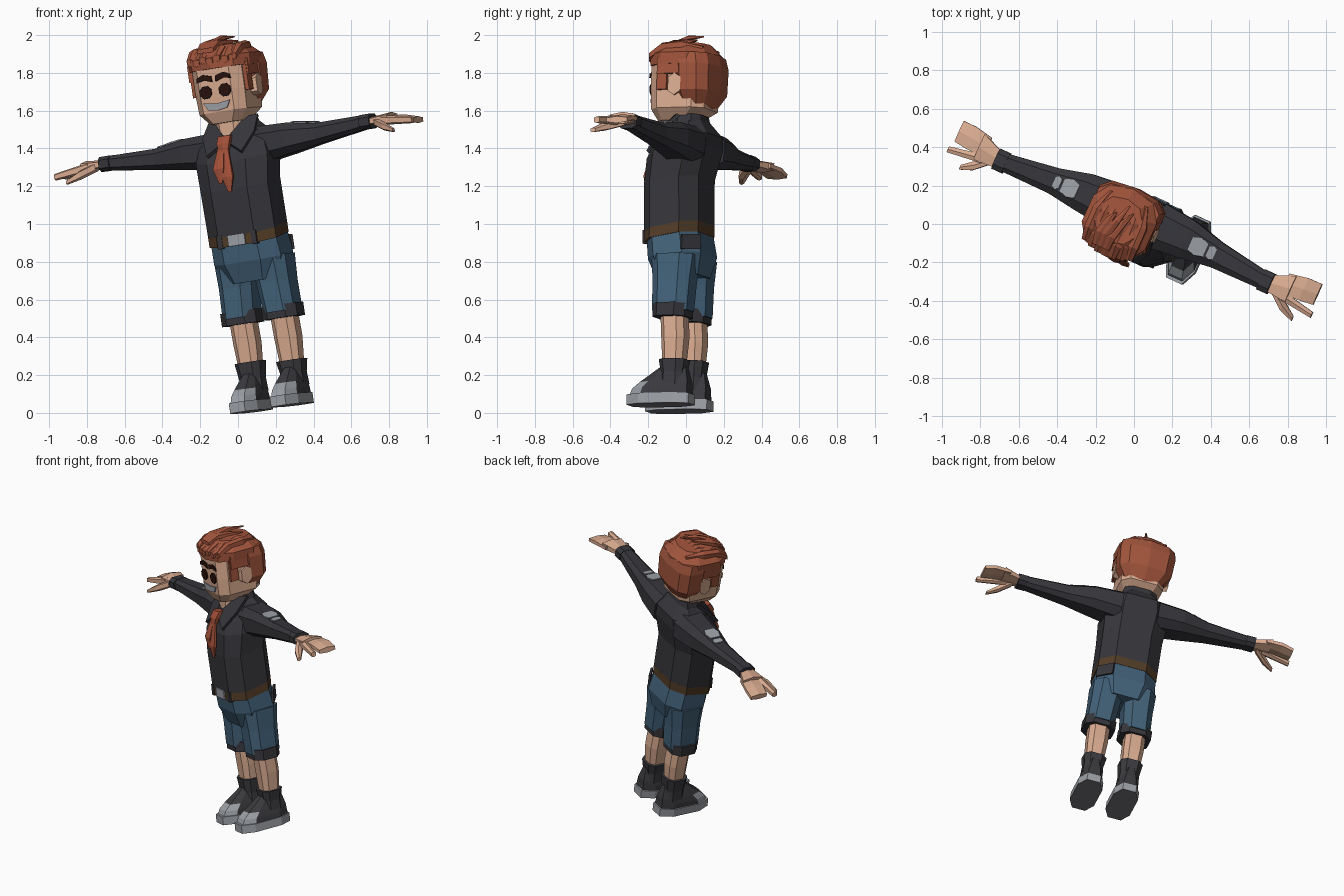
import bpy, bmesh, math
from mathutils import Matrix, Vector

if "Cube" in bpy.data.objects:
    bpy.data.objects.remove(bpy.data.objects["Cube"], do_unlink=True)


def material(name, *rgb):
    result = bpy.data.materials.new(name)
    result.use_nodes = True
    result.diffuse_color = (*rgb, 1)
    shader = result.node_tree.nodes["Principled BSDF"]
    shader.inputs["Base Color"].default_value = result.diffuse_color
    return result


SKIN = material("skin", .7, .41, .28)
HAIR = material("red hair", .36, .09, .045)
SHIRT = material("charcoal cloth", .037, .036, .043)
DENIM = material("blue denim", .055, .12, .19)
LEATHER = material("brown leather", .085, .045, .02)
GREY = material("light grey", .33, .35, .38)
RUBBER = material("sole rubber", .2, .2, .22)
DARK = material("dark brown", .02, .006, .004)
SCARF = material("red scarf", .36, .08, .04)
BOOT = material("boot black", .043, .042, .048)

# The figure stands turned and leaning: its own axes placed in the world
across = Vector((.9, -.41, .145)).normalized()
upward = Vector((-.14, .035, .99))
upward = (upward - across * across.dot(upward)).normalized()
turn = Matrix((across, upward.cross(across), upward)).transposed()
POSE = Matrix.Translation((.21, -.02, .027)) @ turn.to_4x4()


def finish(name, bm, materials, rule=None):
    bmesh.ops.recalc_face_normals(bm, faces=bm.faces)
    bm.normal_update()
    if rule:
        for face in bm.faces:
            face.material_index = rule(face.calc_center_median(), face.normal)
    mesh = bpy.data.meshes.new(name)
    bm.to_mesh(mesh)
    bm.free()
    for entry in materials:
        mesh.materials.append(entry)
    part = bpy.data.objects.new(name, mesh)
    bpy.context.collection.objects.link(part)
    part.matrix_world = POSE
    return part


def loft(name, axis, rings, *materials, flat=1, side=1, sides=8, square=.7, tilt=0, rule=None):
    """Skin rings of (x, y, z, radius) that lie across an axis; tilt raises the back."""
    bm = bmesh.new()
    loops = []
    for x, y, z, radius in rings:
        loop = []
        for step in range(sides):
            angle = math.tau * (step + .5) / sides
            c, s = math.cos(angle), math.sin(angle)
            u = radius * math.copysign(abs(c) ** square, c)
            v = radius * flat * math.copysign(abs(s) ** square, s)
            shift = {"x": (0, u, v), "y": (u, 0, v), "z": (u, v, v * tilt)}[axis]
            point = Vector((x, y, z)) + Vector(shift)
            point.x *= side
            loop.append(bm.verts.new(point))
        loops.append(loop)
    for low, high in zip(loops, loops[1:]):
        for step in range(sides):
            after = (step + 1) % sides
            bm.faces.new((low[step], low[after], high[after], high[step]))
    bm.faces.new(loops[0])
    bm.faces.new(loops[-1])
    return finish(name, bm, materials, rule)


def trunk(name, rows, colour, **options):
    """Upright loft on the middle line from rows of (y, z, radius)."""
    return loft(name, "z", [(0, *row) for row in rows], colour, **options)


def slab(name, axis, centre, thickness, radius, *materials, **options):
    """Straight band of one radius about a centre."""
    half = Vector([thickness / 2 if axis == letter else 0 for letter in "xyz"])
    ends = [(*(Vector(centre) + half * sign), radius) for sign in (-1, 1)]
    return loft(name, axis, ends, *materials, **options)


def plate(name, points, colour, side=1, thick=.008):
    bm = bmesh.new()
    bm.faces.new([bm.verts.new((x * side, y, z)) for x, y, z in points])
    part = finish(name, bm, (colour,))
    solid = part.modifiers.new("thickness", "SOLIDIFY")
    solid.thickness, solid.offset = thick, 0
    return part


BOX = dict(sides=4, square=0)

# Torso, belt and hips
trunk("shirt", [(-.055, .955, .207), (-.065, 1.2, .208), (-.04, 1.35, .222),
                (-.02, 1.43, .2), (-.02, 1.54, .1)], SHIRT, flat=.8, tilt=.16)
slab("belt", "z", (0, -.055, .93), .06, .207, LEATHER, flat=.8, tilt=.16)
slab("buckle", "y", (0, -.21, .905), .02, .05, GREY, flat=.6, **BOX)
trunk("shorts_hips", [(-.02, .69, .16), (-.03, .8, .207), (-.05, .92, .2)], DENIM, flat=.78, tilt=.1)
pocket_top = [Vector((.11, .12, .91)), Vector((.2, .05, .9))]
pocket_drop = Vector((0, 0, -.08))
plate("back_pocket", pocket_top + [p + pocket_drop for p in reversed(pocket_top)], SHIRT, thick=.015)

# Neck, collar and scarf
trunk("neck", [(-.06, 1.4, .08), (-.06, 1.58, .08)], SKIN)
trunk("collar_back", [(0, 1.49, .13), (0, 1.56, .11)], SHIRT, flat=.65)
trunk("scarf_knot", [(-.21, 1.38, .03), (-.2, 1.42, .04), (-.17, 1.46, .04)], SCARF, flat=.6, sides=6)
for name, x, tip in (("scarf_tail_long", .015, 1.16), ("scarf_tail_short", -.03, 1.21)):
    loft(name, "z", [(x, -.245, tip, .01), (x, -.245, tip + .08, .035), (x / 2, -.21, 1.4, .02)],
         SCARF, flat=.4, sides=6)


def sleeve_top(x, y):
    return x, y, 1.486 - (x - .3) * .15


for side in (1, -1):
    mirrored = dict(side=side)
    slim = dict(side=side, sides=6)
    slab("belt_loop", "y", (.1, -.2, .905), .03, .015, SHIRT, flat=2.4, side=side, **BOX)
    plate("collar_flap", [(0, -.17, 1.43), (.1, -.21, 1.36), (.15, -.12, 1.46),
                          (.14, -.02, 1.55), (.08, -.08, 1.54)], SHIRT, side, thick=.02)

    # Sleeves with patches
    loft("sleeve", "x", [(.12, .01, 1.39, .13), (.3, .01, 1.4, .11), (.47, 0, 1.4, .075),
                         (.76, -.02, 1.42, .05)], SHIRT, flat=.8, **mirrored)
    slab("sleeve_cuff", "x", (.765, -.02, 1.42), .06, .06, SHIRT, flat=.7, **mirrored)
    for middle, half, width in ((.37, .043, .05), (.445, .02, .037)):
        outline = [(-half, -.7), (0, -1), (half, -.7), (half, .7), (0, 1), (-half, .7)]
        plate("sleeve_patch", [sleeve_top(middle + u, width * v) for u, v in outline], GREY, side)

    # Hands
    loft("palm", "x", [(.78, -.02, 1.42, .05), (.9, 0, 1.42, .08)], SKIN, flat=.4, **slim)
    loft("fingers", "x", [(.86, .015, 1.42, .06), (.96, .025, 1.41, .07), (1.035, .03, 1.39, .065)],
         SKIN, flat=.28, **slim)
    loft("index_finger", "x", [(.86, -.05, 1.415, .026), (1.05, -.08, 1.39, .018)], SKIN, **slim)
    loft("thumb", "x", [(.82, -.04, 1.41, .03), (.89, -.1, 1.38, .03), (.96, -.14, 1.35, .015)],
         SKIN, flat=.8, **slim)

    # Legs
    foot = .12
    boot_top = .25 - .012 * side
    loft("shorts_leg", "z", [(foot, -.02, .5, .095), (foot - .01, -.02, .66, .1), (foot - .02, -.02, .8, .113)],
         DENIM, flat=1.12, **mirrored)
    slab("shorts_cuff", "z", (foot, -.02, .5), .07, .107, SHIRT, flat=.92, **mirrored)
    loft("leg", "z", [(foot, 0, .22, .06), (foot, 0, .36, .07), (foot, -.01, .49, .07)], SKIN, **mirrored)
    loft("boot_shaft", "z", [(foot, 0, .1, .07), (foot, 0, .17, .066), (foot, 0, boot_top, .078)],
         BOOT, **mirrored)
    loft("boot_shoe", "z", [(foot, -.07, .05, .08), (foot, -.065, .085, .076), (foot, -.045, .12, .066),
                            (foot, 0, .2, .035)], BOOT, GREY, flat=2.2,
         rule=lambda spot, normal: int(spot.z < .11 and spot.y < -.15), **mirrored)
    slab("sole", "z", (foot, -.072, .027), .055, .086, GREY, RUBBER, flat=2.2,
         rule=lambda spot, normal: int(normal.z < -.9), **mirrored)

    # Ears, eyes, eyebrows and side hair
    loft("ear", "x", [(.13, -.05, 1.7, .03), (.18, -.035, 1.71, .04)], SKIN, flat=1.5, **slim)
    slab("eye", "y", (.056, -.213, 1.7), .009, .036, DARK, square=1, **mirrored)
    plate("eyebrow", [(x, -.213, z) for x, z in ((.01, 1.75), (.055, 1.765), (.1, 1.757), (.095, 1.78),
                                                 (.06, 1.795), (.012, 1.782))], DARK, side)
    slab("sideburn", "x", (.15, -.115, 1.76), .03, .028, HAIR, flat=2.7, side=side, **BOX)
    slab("hair_over_ear", "x", (.15, -.055, 1.81), .05, .085, HAIR, flat=.5, side=side, **BOX)

# Head and smile
trunk("head", [(-.08, 1.53, .09), (-.05, 1.59, .145), (-.05, 1.7, .15), (-.05, 1.86, .15)],
      SKIN, flat=1.1, square=.5)
plate("smile", [(x, -.213, z) for x, z in ((-.078, 1.645), (-.055, 1.605), (0, 1.597), (.055, 1.605),
                                           (.078, 1.645), (0, 1.635))], GREY)

# Hair: back, crown, swept locks and tufts
trunk("hair_back", [(.035, 1.6, .12), (.045, 1.68, .18), (.04, 1.82, .19), (.03, 1.88, .18)],
      HAIR, flat=.6, sides=10)
trunk("hair_crown", [(-.045, 1.82, .185), (-.045, 1.88, .19), (-.035, 1.94, .12)],
      HAIR, sides=10, square=.8)
for step in range(-3, 4):
    x = step * .042
    lift = .01 * (step % 2)
    front = x * x * 2 - .235
    loft("hair_lock", "y", [(x, front, 1.86 + lift, .02), (x, front + .07, 1.9 + lift, .03),
                            (x, -.02, 1.92, .03), (x * .8, .09, 1.91, .01)], HAIR, sides=6)
for root, tip, reach, top in ((-.03, .03, .06, 1.98), (-.06, -.02, 0, 1.97), (0, .06, .03, 1.955)):
    loft("hair_tuft", "y", [(root, -.2, 1.92, .02), (root, -.13, 1.95, .03),
                            ((root + tip) / 2, -.04, top, .02), (tip, reach, top, .005)],
         HAIR, flat=.7, sides=6)
